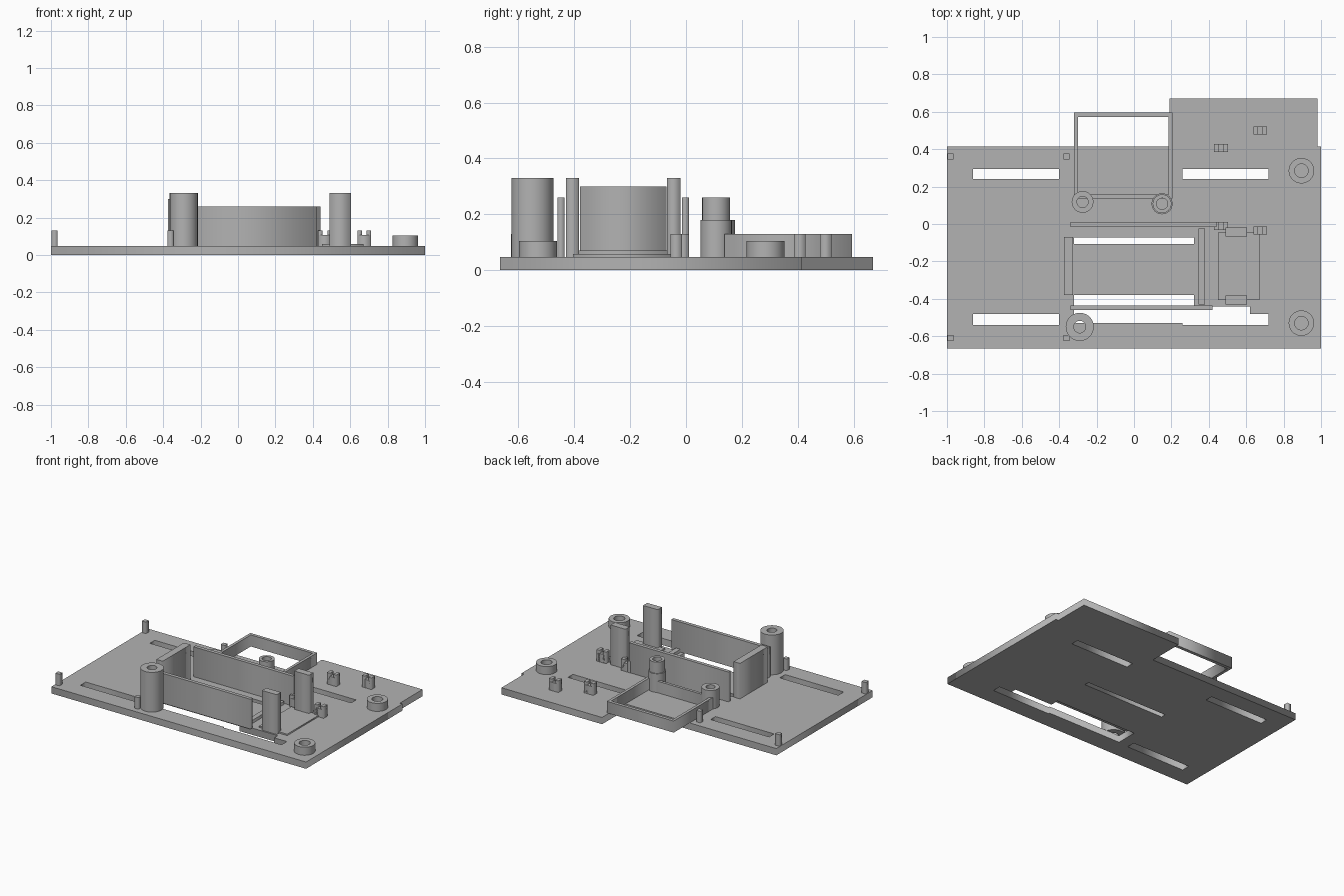
import bpy, bmesh, math

cube = bpy.data.objects.get("Cube")
if cube:
    bpy.data.objects.remove(cube, do_unlink=True)

GREY = (0.45, 0.45, 0.45, 1)
mat = bpy.data.materials.new("plain grey")
mat.use_nodes = True
mat.diffuse_color = GREY
mat.node_tree.nodes["Principled BSDF"].inputs["Base Color"].default_value = GREY

T = 0.048  # base plate thickness


def add(name, mesh):
    mesh.materials.clear()
    mesh.materials.append(mat)
    ob = bpy.data.objects.new(name, mesh)
    bpy.context.collection.objects.link(ob)
    return ob


def rect(x0, x1, y0, y1):
    return [(x0, y0), (x1, y0), (x1, y1), (x0, y1)]


def prism(name, loops, z0, z1):
    """Extrude an outline with optional holes between two heights."""
    cu = bpy.data.curves.new(name + "_outline", "CURVE")
    cu.dimensions = "2D"
    cu.fill_mode = "BOTH"
    cu.extrude = (z1 - z0) / 2
    for pts in loops:
        sp = cu.splines.new("POLY")
        sp.points.add(len(pts) - 1)
        for p, (x, y) in zip(sp.points, pts):
            p.co = (x, y, 0, 1)
        sp.use_cyclic_u = True
    tmp = bpy.data.objects.new(name + "_outline", cu)
    bpy.context.collection.objects.link(tmp)
    dg = bpy.context.evaluated_depsgraph_get()
    mesh = bpy.data.meshes.new_from_object(tmp.evaluated_get(dg))
    bpy.data.objects.remove(tmp, do_unlink=True)
    bm = bmesh.new()
    bm.from_mesh(mesh)
    bmesh.ops.remove_doubles(bm, verts=bm.verts, dist=1e-5)
    bmesh.ops.translate(bm, verts=bm.verts, vec=(0, 0, (z0 + z1) / 2))
    bmesh.ops.recalc_face_normals(bm, faces=bm.faces)
    bm.to_mesh(mesh)
    bm.free()
    return add(name, mesh)


def box(name, x0, x1, y0, y1, top):
    return prism(name, [rect(x0, x1, y0, y1)], T, top)


def lathe(name, x, y, profile, n=48):
    """Revolve a closed (radius, height) profile about a vertical axis."""
    bm = bmesh.new()
    rings = []
    for r, z in profile:
        angles = [2 * math.pi * i / n for i in range(n)]
        rings.append([bm.verts.new((x + r * math.cos(a), y + r * math.sin(a), z)) for a in angles])
    for a, b in zip(rings, rings[1:] + rings[:1]):
        for i in range(n):
            j = (i + 1) % n
            bm.faces.new((a[i], a[j], b[j], b[i]))
    bmesh.ops.recalc_face_normals(bm, faces=bm.faces)
    mesh = bpy.data.meshes.new(name)
    bm.to_mesh(mesh)
    bm.free()
    ob = add(name, mesh)
    bpy.ops.object.select_all(action="DESELECT")
    ob.select_set(True)
    bpy.context.view_layer.objects.active = ob
    bpy.ops.object.shade_smooth_by_angle()


def tube(name, x, y, r, hole, top):
    lathe(name, x, y, [(r, T), (r, top), (hole, top), (hole, T)])


# Base plate with rear extension, slots and stepped front opening
outline = [(-1, -0.665), (1, -0.665), (1, 0.415), (0.98, 0.415),
           (0.98, 0.67), (0.19, 0.67), (0.19, 0.415), (-1, 0.415)]
opening = [(-0.32, -0.38), (0.32, -0.38), (0.32, -0.44), (0.62, -0.44), (0.62, -0.48),
           (0.72, -0.48), (0.72, -0.54), (0.26, -0.54), (0.26, -0.53), (-0.32, -0.53)]
slots = [rect(-0.86, -0.4, 0.24, 0.295), rect(0.26, 0.72, 0.24, 0.295),
         rect(-0.86, -0.4, -0.54, -0.48), rect(-0.32, 0.32, -0.107, -0.072)]
prism("base_plate", [outline, opening] + slots, 0, T)

# Central bay walls
box("bay_back_wall", -0.34, 0.44, -0.015, 0.01, 0.26)
box("bay_front_wall", -0.34, 0.42, -0.46, -0.435, 0.26)
box("bay_end_wall", -0.375, -0.325, -0.38, -0.07, 0.3)
box("bay_low_rib", 0.345, 0.38, -0.43, -0.025, 0.07)

# Holder with two tall posts
box("holder_pad", 0.45, 0.67, -0.405, -0.045, 0.058)
box("holder_back_post", 0.49, 0.605, -0.068, -0.02, 0.33)
box("holder_front_post", 0.49, 0.605, -0.43, -0.383, 0.33)

# Rear open frame
prism("rear_frame", [rect(-0.32, 0.205, 0.137, 0.595), rect(-0.3, 0.185, 0.157, 0.572)], T, 0.13)

# Round standoffs
tube("front_column", -0.29, -0.55, 0.075, 0.032, 0.33)
tube("rear_short_column", -0.275, 0.118, 0.058, 0.03, 0.18)
lathe("rear_stepped_column", 0.15, 0.108,
      [(0.056, T), (0.056, 0.18), (0.05, 0.18), (0.05, 0.26), (0.03, 0.26), (0.03, T)])
for label, y in (("back", 0.285), ("front", -0.53)):
    tube(label + "_ring", 0.895, y, 0.068, 0.036, 0.105)

# Small square pegs
for x in (-0.98, -0.36):
    for y in (-0.61, 0.36):
        box("peg", x - 0.016, x + 0.016, y - 0.016, y + 0.016, 0.13)

# Notched clips
for x, y in ((0.465, 0.407), (0.675, 0.5), (0.465, -0.01), (0.675, -0.035)):
    box("clip_body", x - 0.037, x + 0.037, y - 0.021, y + 0.021, 0.108)
    for s in (-1, 1):
        c = x + s * 0.025
        box("clip_prong", c - 0.012, c + 0.012, y - 0.021, y + 0.021, 0.13)
